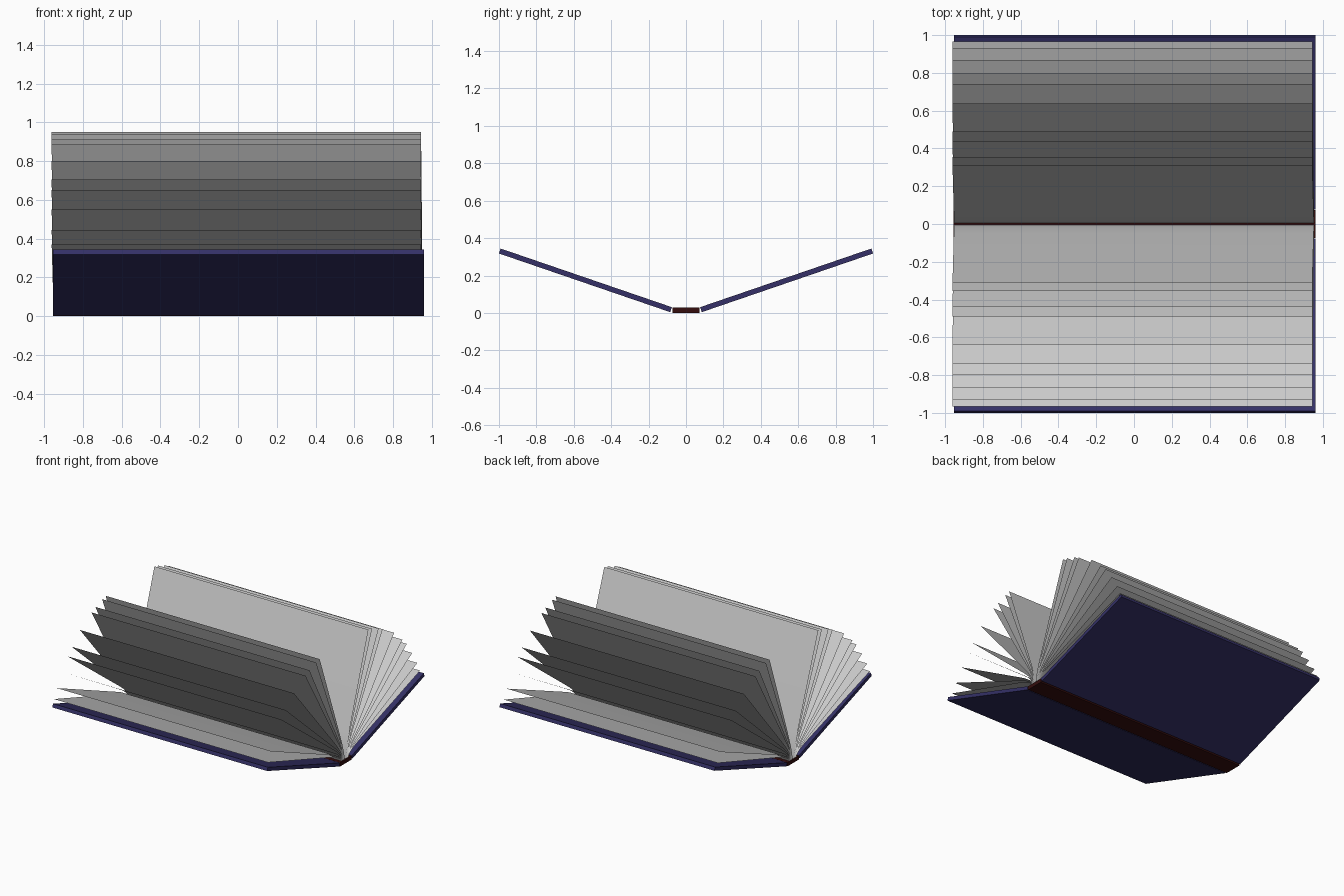
import bpy
from mathutils import Vector

if "Cube" in bpy.data.objects:
    bpy.data.objects.remove(bpy.data.objects["Cube"])


def material(name, color):
    m = bpy.data.materials.new(name)
    m.diffuse_color = color
    m.use_nodes = True
    m.node_tree.nodes["Principled BSDF"].inputs["Base Color"].default_value = m.diffuse_color
    return m


NAVY = material("cover_navy", (0.035, 0.03, 0.135, 1))
RED = material("spine_red", (0.035, 0.004, 0.004, 1))


def add_object(name, verts, faces, mat=None):
    me = bpy.data.meshes.new(name)
    me.from_pydata(verts, [], faces)
    ob = bpy.data.objects.new(name, me)
    bpy.context.collection.objects.link(ob)
    if mat:
        me.materials.append(mat)
    return ob


def slab(name, profile, x0, x1, mat):
    """Extrude a four-sided (y, z) profile along x."""
    verts = [(x, y, z) for x in (x0, x1) for y, z in profile]
    faces = [(3, 2, 1, 0), (4, 5, 6, 7)]
    faces += [(i, (i + 1) % 4, (i + 1) % 4 + 4, i + 4) for i in range(4)]
    return add_object(name, verts, faces, mat)


def page(name, root, knee, tip):
    """Thin sheet: short curve out of the spine, then straight to the tip."""
    root, knee, tip = Vector(root), Vector(knee), Vector(tip)
    bend = knee + (tip - knee).normalized() * 0.14
    steps = 8
    pts = []
    for i in range(steps + 1):
        t = i / steps
        pts.append(root * (1 - t) ** 2 + knee * 2 * t * (1 - t) + bend * t * t)
    pts += [bend.lerp(tip, 0.5), tip]
    verts = []
    for p in pts:
        # sheets lean slightly sideways towards the tip
        skew = 0.009 * (p - root).length / (tip - root).length
        verts += [(-0.952 - skew, p.x, p.y), (0.953 - skew, p.x, p.y)]
    faces = [(2 * i, 2 * i + 1, 2 * i + 3, 2 * i + 2) for i in range(len(pts) - 1)]
    ob = add_object(name, verts, faces)
    ob.data.shade_smooth()
    return ob


# Spine strip
slab("spine", [(-0.073, 0), (0.073, 0), (0.073, 0.03), (-0.073, 0.03)], -0.955, 0.96, RED)

# Page tips (y, z), innermost first
TIPS = [(0.31, 0.95), (0.355, 0.94), (0.44, 0.91), (0.49, 0.885), (0.637, 0.80),
        (0.742, 0.705), (0.797, 0.65), (0.867, 0.55), (0.932, 0.445), (0.967, 0.37)]

for side, label in ((-1, "front"), (1, "back")):
    # Cover board, square-cut at both ends
    a, b = Vector((0.080, 0.0175)), Vector((0.9955, 0.331))
    d = (b - a).normalized()
    n = Vector((-d.y, d.x)) * 0.014
    quad = [a - n, b - n, b + n, a + n]
    prof = [(side * p.x, p.y) for p in quad]
    if side < 0:
        prof.reverse()
    slab(label + "_cover", prof, -0.953, 0.96, NAVY)

    # Fanned pages
    for i, (y, z) in enumerate(TIPS):
        r = 0.006 + 0.004 * i
        knee_z = 0.10 - 0.0035 * i
        page(f"{label}_page_{i + 1}", (side * r, 0.03), (side * (r + 0.004), knee_z), (side * y, z))
